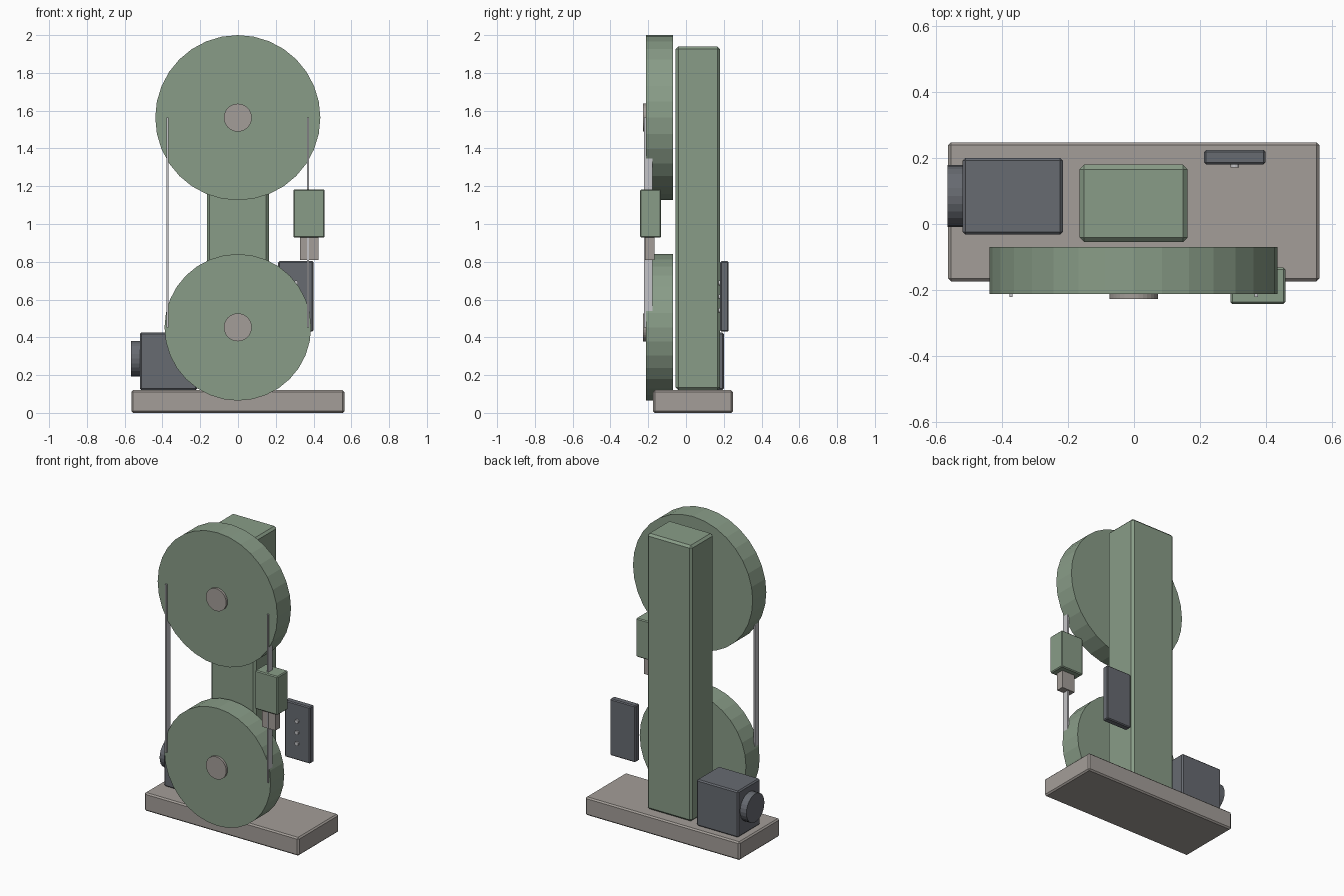
import bpy
from math import pi

cube = bpy.data.objects.get("Cube")
if cube:
    bpy.data.objects.remove(cube, do_unlink=True)


def material(name, colour):
    m = bpy.data.materials.new(name)
    m.use_nodes = True
    m.diffuse_color = (*colour, 1)
    m.node_tree.nodes["Principled BSDF"].inputs["Base Color"].default_value = (*colour, 1)
    return m


green = material("sage green", (0.25, 0.335, 0.245))
taupe = material("warm grey", (0.37, 0.34, 0.315))
dark = material("dark slate", (0.135, 0.145, 0.165))
steel = material("bright steel", (0.55, 0.55, 0.57))


def box(name, low, high, mat, bevel=0.0):
    """Box between two corners, with optional chamfered edges."""
    bpy.ops.mesh.primitive_cube_add(size=1, location=[(a + b) / 2 for a, b in zip(low, high)])
    o = bpy.context.object
    o.name = name
    o.scale = [b - a for a, b in zip(low, high)]
    bpy.ops.object.transform_apply(location=False, rotation=False, scale=True)
    o.data.materials.append(mat)
    if bevel:
        mod = o.modifiers.new("chamfer", 'BEVEL')
        mod.width = bevel
        mod.segments = 1
    return o


def disc(name, centre, radius, depth, mat, axis='y', sides=32):
    """Flat-sided cylinder lying along x or y."""
    turn = (pi / 2, 0, 0) if axis == 'y' else (0, pi / 2, 0)
    bpy.ops.mesh.primitive_cylinder_add(vertices=sides, radius=radius, depth=depth,
                                        location=centre, rotation=turn)
    o = bpy.context.object
    o.name = name
    o.data.materials.append(mat)
    return o


# Base and column
box("base", (-0.564, -0.174, 0), (0.563, 0.248, 0.12), taupe, 0.009)
box("column", (-0.165, -0.055, 0.12), (0.163, 0.18, 1.94), green, 0.014)

# Wheels with hubs
LOW, TOP = 0.453, 1.563
for label, z, radius in (("lower", LOW, 0.388), ("upper", TOP, 0.437)):
    disc(label + "_wheel", (-0.001, -0.141, z), radius, 0.142, green)
    disc(label + "_hub", (-0.001, -0.18, z), 0.074, 0.094, taupe)

# Two straight runs of the blade
for label, x in (("right", -0.373), ("left", 0.371)):
    box(label + "_blade", (x - 0.005, -0.222, LOW), (x + 0.005, -0.178, TOP), steel)

# Blade guide
box("guide_block", (0.293, -0.243, 0.928), (0.459, -0.132, 1.183), green, 0.006)
box("guide_foot", (0.329, -0.217, 0.81), (0.425, -0.168, 0.94), taupe)

# Motor and its end cap
box("motor", (-0.52, -0.032, 0.12), (-0.216, 0.2, 0.425), dark, 0.008)
disc("motor_cap", (-0.535, 0.085, 0.287), 0.094, 0.062, dark, 'x', 24)

# Control panel with three buttons
box("control_panel", (0.213, 0.181, 0.43), (0.399, 0.225, 0.803), dark, 0.006)
for i in range(3):
    disc("button_%d" % (i + 1), (0.306, 0.178, 0.542 + 0.073 * i), 0.013, 0.014, steel, 'y', 12)
